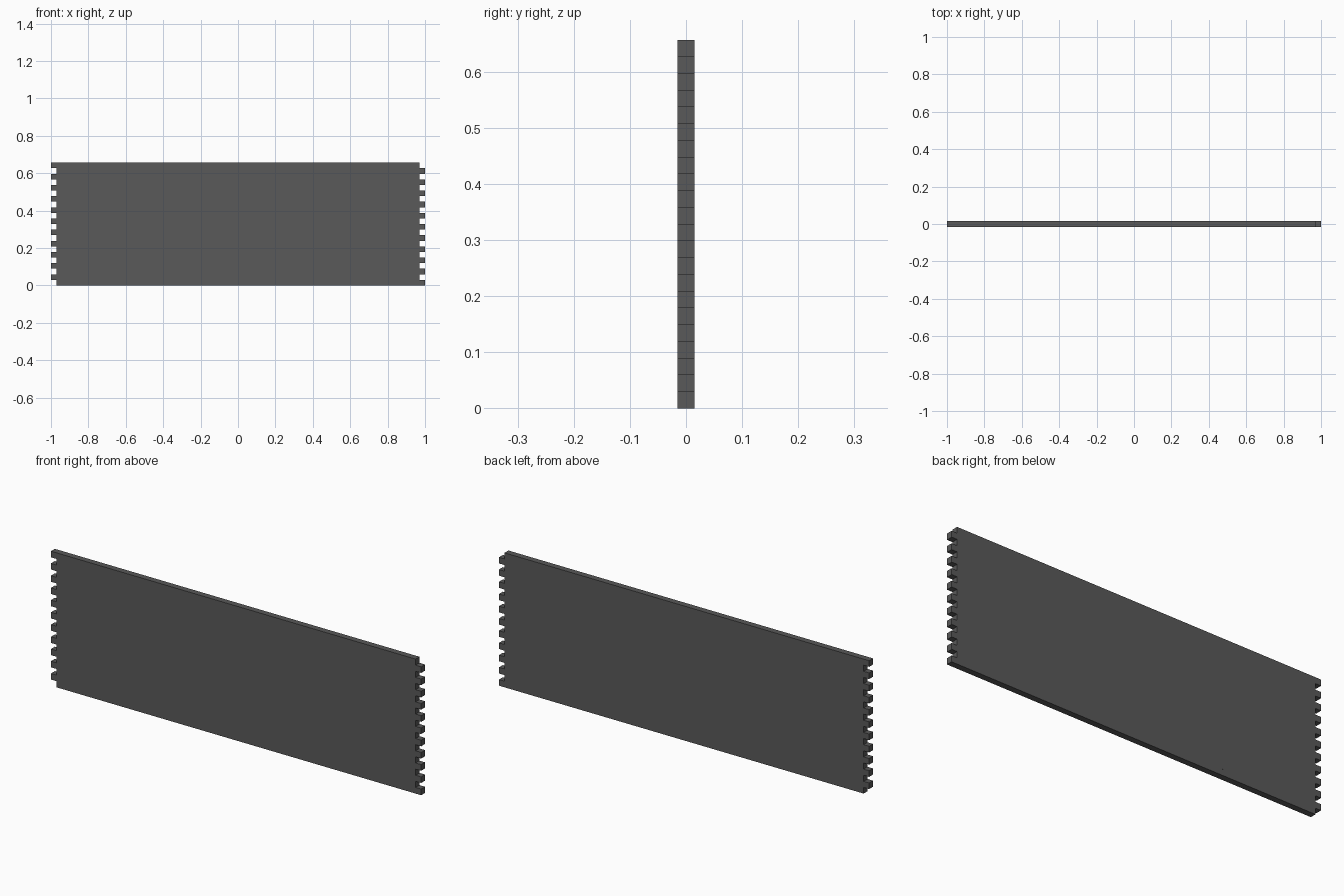
import bpy

if "Cube" in bpy.data.objects:
    bpy.data.objects.remove(bpy.data.objects["Cube"])

COLUMNS, ROWS = 33, 22
L = 2.0 / (COLUMNS + 0.5)   # brick length; courses are staggered by half a brick
H = L / 2                   # brick height and depth

mat = bpy.data.materials.new("dark_brick")
mat.diffuse_color = (0.1, 0.1, 0.1, 1)
mat.use_nodes = True
mat.node_tree.nodes["Principled BSDF"].inputs["Base Color"].default_value = mat.diffuse_color


def array(obj, name, count, offset):
    m = obj.modifiers.new(name, 'ARRAY')
    m.use_relative_offset = False
    m.use_constant_offset = True
    m.constant_offset_displace = offset
    m.count = count


def courses(name, x_left, z_bottom):
    """Every second course of the wall, starting at the given corner."""
    bpy.ops.mesh.primitive_cube_add(size=1)
    obj = bpy.context.object
    obj.name = name
    # size the brick in mesh space so array offsets stay in world units
    for v in obj.data.vertices:
        v.co.x *= L
        v.co.y *= H
        v.co.z *= H
    obj.location = (x_left + L / 2, 0, z_bottom + H / 2)
    obj.data.materials.append(mat)
    array(obj, "bricks_along", COLUMNS, (L, 0, 0))
    array(obj, "courses_up", ROWS // 2, (0, 0, 2 * H))


# Courses shifted right (bottom one first), then courses shifted left
courses("right_shifted_courses", -1 + L / 2, 0)
courses("left_shifted_courses", -1, H)
